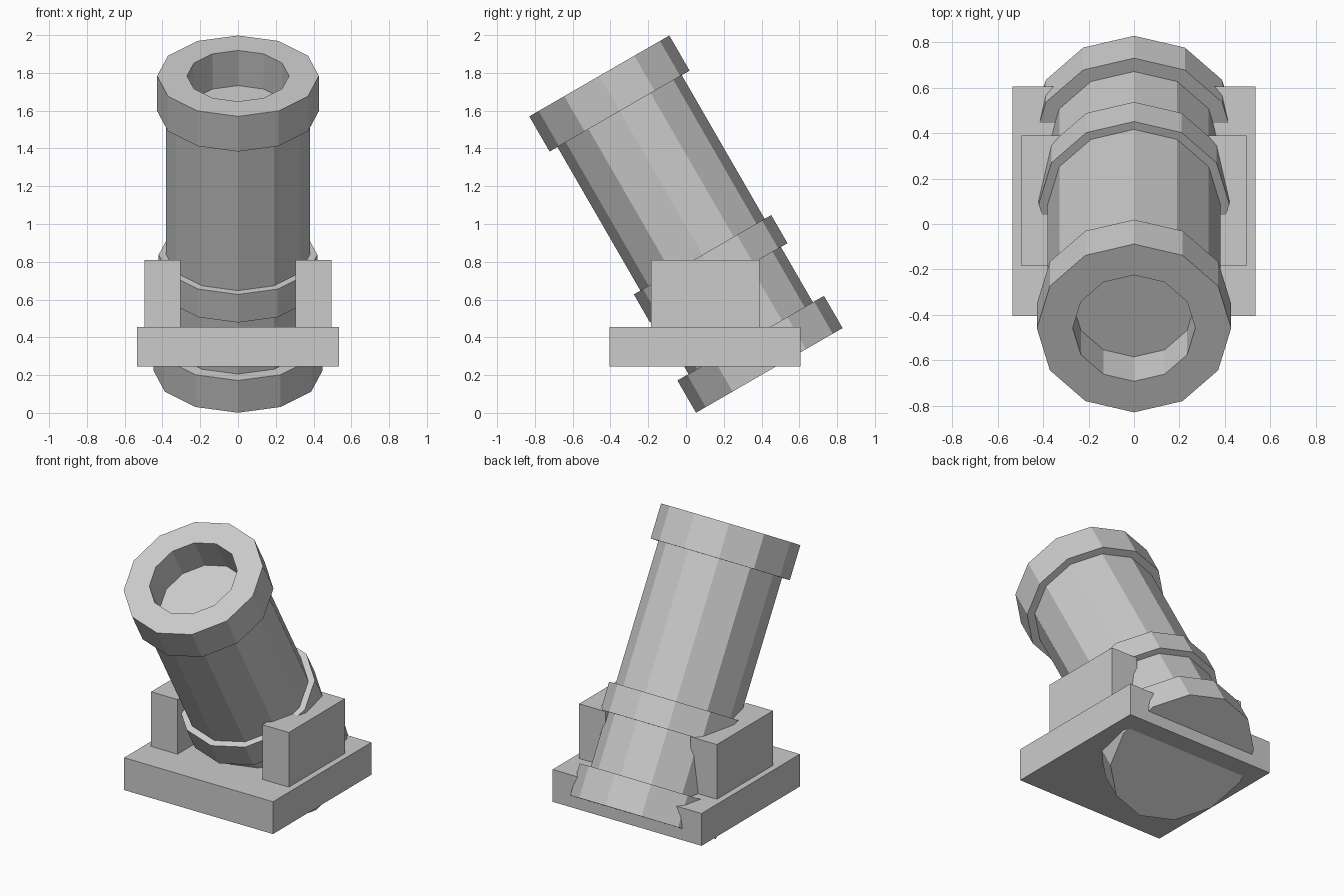
import bpy
import bmesh
import math
from mathutils import Matrix, Vector

SIDES = 12
cube = bpy.data.objects.get("Cube")
if cube:
    bpy.data.objects.remove(cube, do_unlink=True)

# One plain grey for every part
grey = bpy.data.materials.new("iron grey")
grey.use_nodes = True
grey.diffuse_color = (0.6, 0.6, 0.6, 1)
grey.node_tree.nodes["Principled BSDF"].inputs["Base Color"].default_value = (0.6, 0.6, 0.6, 1)

# Barrel frame: origin at the breech centre, leaning toward the front
TILT = Matrix.Translation((0, 0.441, 0.225)) @ Matrix.Rotation(math.radians(30), 4, 'X')


def finish(name, bm):
    bmesh.ops.recalc_face_normals(bm, faces=bm.faces[:])
    mesh = bpy.data.meshes.new(name)
    bm.to_mesh(mesh)
    bm.free()
    mesh.materials.append(grey)
    obj = bpy.data.objects.new(name, mesh)
    bpy.context.collection.objects.link(obj)
    return obj


def drum(name, radius, bottom, top):
    """Solid faceted cylinder along the barrel axis."""
    bm = bmesh.new()
    place = Matrix.Translation((0, 0, (bottom + top) / 2))
    bmesh.ops.create_cone(bm, cap_ends=True, segments=SIDES, radius1=radius,
                          radius2=radius, depth=top - bottom, matrix=place)
    finish(name, bm).matrix_world = TILT


def tube(name, inner, outer, bottom, top):
    """Hollow faceted ring along the barrel axis."""
    bm = bmesh.new()
    profile = [(inner, bottom), (outer, bottom), (outer, top), (inner, top)]
    loops = []
    for i in range(SIDES):
        a = 2 * math.pi * i / SIDES
        loops.append([bm.verts.new((r * math.cos(a), r * math.sin(a), z)) for r, z in profile])
    for i in range(SIDES):
        here, after = loops[i], loops[(i + 1) % SIDES]
        for j in range(4):
            k = (j + 1) % 4
            bm.faces.new((here[j], after[j], after[k], here[k]))
    finish(name, bm).matrix_world = TILT


def box(name, low, high):
    low, high = Vector(low), Vector(high)
    bm = bmesh.new()
    place = Matrix.Translation((low + high) / 2) @ Matrix.Diagonal((high - low).to_4d())
    place[3][3] = 1
    bmesh.ops.create_cube(bm, size=1, matrix=place)
    finish(name, bm)


# Barrel with its bands; the barrel end is the floor of the bore
drum("barrel", 0.38, 0, 1.585)
drum("breech_band", 0.448, 0, 0.197)
drum("middle_band", 0.42, 0.535, 0.707)
tube("muzzle_band", 0.27, 0.428, 1.585, 1.8)

# Carriage
box("base_plate", (-0.535, -0.405, 0.245), (0.535, 0.605, 0.455))
for side, name in ((-1, "right_cheek"), (1, "left_cheek")):
    xs = sorted((side * 0.305, side * 0.495))
    box(name, (xs[0], -0.185, 0.455), (xs[1], 0.39, 0.81))
